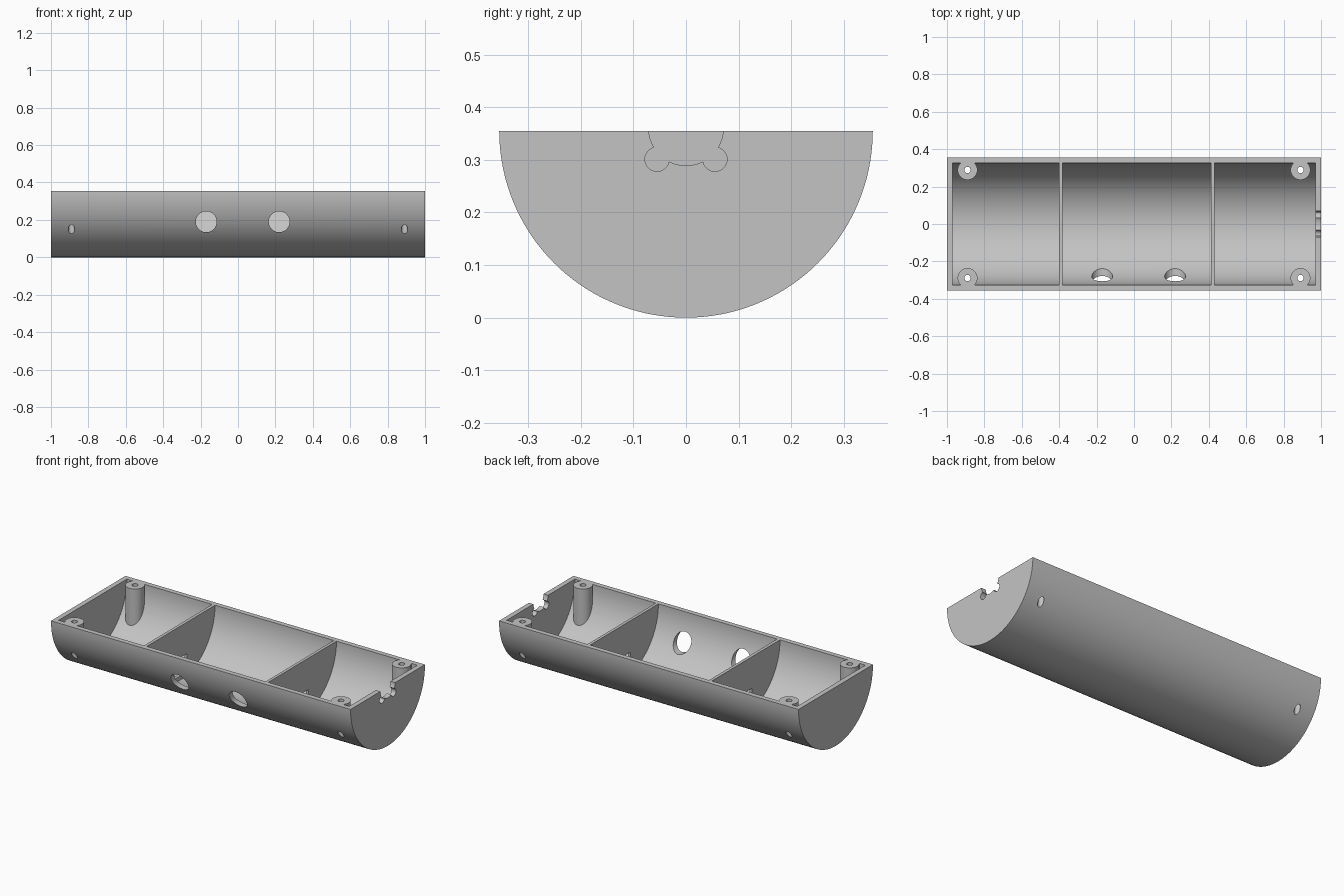
import bpy, bmesh, math
from mathutils import Matrix

R, WALL, END = 0.355, 0.03, 1.0      # outer radius, wall thickness, half length
INNER = R - WALL

cube = bpy.data.objects.get("Cube")
if cube:
    bpy.data.objects.remove(cube, do_unlink=True)

grey = bpy.data.materials.new("light grey plastic")
grey.use_nodes = True
grey.diffuse_color = (0.55, 0.55, 0.55, 1)
grey.node_tree.nodes["Principled BSDF"].inputs["Base Color"].default_value = grey.diffuse_color


def make_object(name, bm):
    bmesh.ops.recalc_face_normals(bm, faces=bm.faces)
    mesh = bpy.data.meshes.new(name)
    bm.to_mesh(mesh)
    bm.free()
    mesh.materials.append(grey)
    obj = bpy.data.objects.new(name, mesh)
    bpy.context.collection.objects.link(obj)
    return obj


def half_round(name, radius, x0, x1, rise=0.0, steps=72):
    """Half-cylinder along x; rise extends its flat side upward."""
    pts = [(-radius * math.cos(math.pi * i / steps), R - radius * math.sin(math.pi * i / steps))
           for i in range(steps + 1)]
    if rise:
        pts += [(radius, R + rise), (-radius, R + rise)]
    bm = bmesh.new()
    face = bm.faces.new([bm.verts.new((x0, y, z)) for y, z in pts])
    side = bmesh.ops.extrude_face_region(bm, geom=[face])
    moved = [v for v in side["geom"] if isinstance(v, bmesh.types.BMVert)]
    bmesh.ops.translate(bm, verts=moved, vec=(x1 - x0, 0, 0))
    return make_object(name, bm)


def rod(name, centre, radius, length, axis="Z", sides=40):
    turn = {"X": Matrix.Rotation(math.pi / 2, 4, "Y"),
            "Y": Matrix.Rotation(math.pi / 2, 4, "X"),
            "Z": Matrix.Identity(4)}[axis]
    bm = bmesh.new()
    bmesh.ops.create_cone(bm, cap_ends=True, segments=sides, radius1=radius, radius2=radius,
                          depth=length, matrix=Matrix.Translation(centre) @ turn)
    return make_object(name, bm)


def block(name, centre, size):
    bm = bmesh.new()
    bmesh.ops.create_cube(bm, size=1, matrix=Matrix.Translation(centre) @ Matrix.Diagonal((*size, 1)))
    return make_object(name, bm)


def cut(target, tool):
    tool.hide_render = True
    mod = target.modifiers.new("cut", "BOOLEAN")
    mod.operation, mod.solver, mod.object = "DIFFERENCE", "EXACT", tool
    bpy.context.view_layer.objects.active = target
    bpy.ops.object.modifier_apply(modifier=mod.name)
    bpy.data.objects.remove(tool, do_unlink=True)


# Solid half-round body
housing = half_round("half_round_housing", R, -END, END)

# Three compartments; what stays between them forms the dividers and corner posts
posts = [(x, y) for x in (-0.89, 0.89) for y in (-0.289, 0.289)]
for x0, x1 in ((-END + WALL, -0.4), (-0.381, 0.412), (0.43, END - WALL)):
    hollow = half_round("compartment", INNER, x0, x1, rise=0.15)
    for x, y in posts:
        if x0 < x < x1:
            cut(hollow, rod("post", (x, y, 0.3), 0.053, 1.2))
    cut(housing, hollow)

# Screw holes down through the posts
for x, y in posts:
    cut(housing, rod("screw_hole", (x, y, 0.3), 0.017, 1.2, sides=24))

# Two round openings in the front wall
for x in (-0.17, 0.22):
    cut(housing, rod("front_opening", (x, -0.3, 0.19), 0.056, 0.3, "Y"))

# Cable passage in each divider
for x in (-0.39, 0.421):
    cut(housing, block("cable_passage", (x, 0, 0.11), (0.06, 0.12, 0.11)))

# Cable notch with two side lobes in one end wall
cut(housing, rod("notch", (END, 0, 0.36), 0.071, 0.15, "X"))
for y in (-0.055, 0.055):
    cut(housing, rod("notch_lobe", (END, y, 0.301), 0.023, 0.15, "X", 32))

# Smooth curves, sharp edges
bpy.ops.object.select_all(action="DESELECT")
housing.select_set(True)
bpy.context.view_layer.objects.active = housing
bpy.ops.object.shade_smooth_by_angle(angle=math.radians(30))
